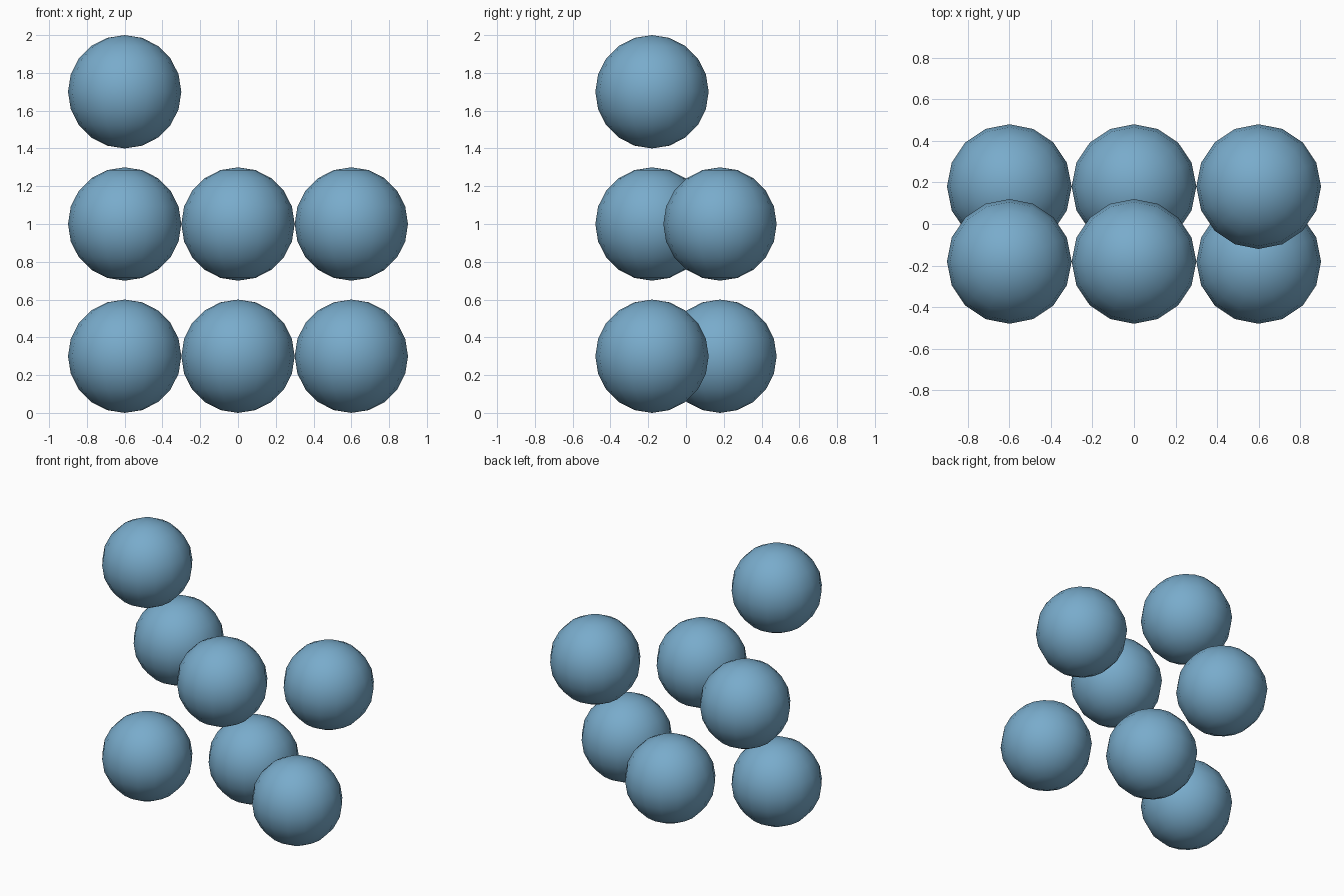
import bpy

if "Cube" in bpy.data.objects:
    bpy.data.objects.remove(bpy.data.objects["Cube"])

# Blue paint shared by all balls
blue = bpy.data.materials.new("blue")
blue.diffuse_color = (0.19, 0.41, 0.60, 1)
blue.use_nodes = True
blue.node_tree.nodes["Principled BSDF"].inputs["Base Color"].default_value = blue.diffuse_color


def ball(col, row):
    # Balls alternate forward and back in a checkerboard stagger
    y = -0.18 if (col + row) % 2 == 0 else 0.18
    bpy.ops.mesh.primitive_uv_sphere_add(
        segments=16, ring_count=10, radius=0.3,
        location=(-0.6 + 0.6 * col, y, 0.3 + 0.7 * row))
    ob = bpy.context.object
    ob.name = f"ball_row{row + 1}_{col + 1}"
    bpy.ops.object.shade_smooth()
    ob.data.materials.append(blue)


# Two full rows of three, and one ball starting the third row
for i in range(7):
    ball(i % 3, i // 3)
